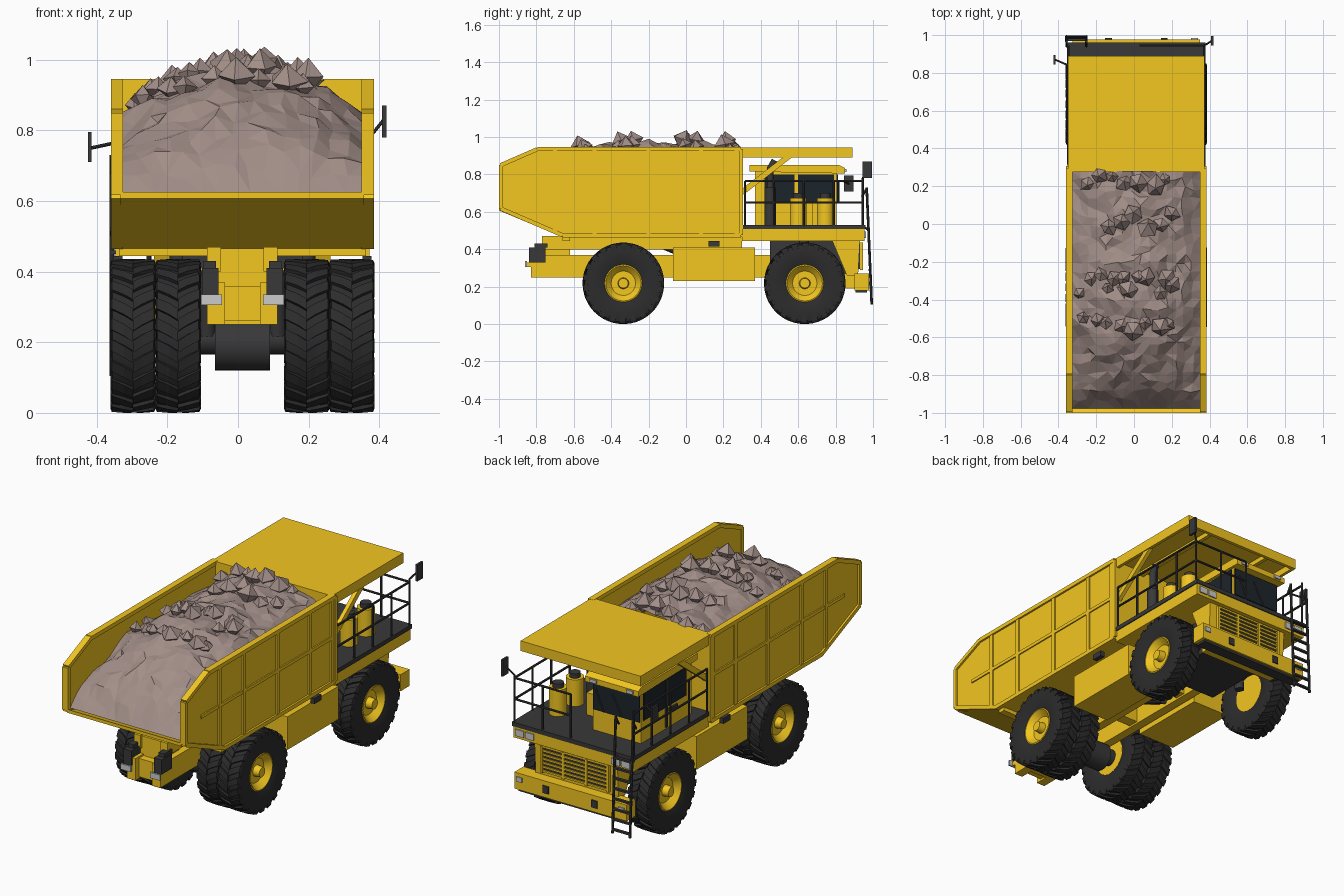
import bpy, bmesh, math, random
from mathutils import Vector, Matrix, noise

if "Cube" in bpy.data.objects:
    bpy.data.objects.remove(bpy.data.objects["Cube"])

random.seed(7)
CX = 0.0125  # truck body centreline


def material(name, col):
    m = bpy.data.materials.new(name)
    m.diffuse_color = (*col, 1)
    m.use_nodes = True
    m.node_tree.nodes["Principled BSDF"].inputs["Base Color"].default_value = m.diffuse_color
    return m


YEL = material("yellow_paint", (0.9, 0.57, 0.015))
BLK = material("black_rubber", (0.026, 0.025, 0.025))
GRY = material("dark_steel", (0.04, 0.04, 0.042))
GLS = material("dark_glass", (0.012, 0.018, 0.024))
LMP = material("lamp", (0.75, 0.75, 0.77))
ROC = material("rubble", (0.36, 0.27, 0.245))


def make(name, mat, build, mirror=False, smooth=False, recalc=True):
    bm = bmesh.new()
    build(bm)
    if recalc:
        bmesh.ops.recalc_face_normals(bm, faces=bm.faces)
    me = bpy.data.meshes.new(name)
    bm.to_mesh(me)
    bm.free()
    ob = bpy.data.objects.new(name, me)
    bpy.context.collection.objects.link(ob)
    ob.location.x = CX
    me.materials.append(mat)
    if smooth:
        bpy.ops.object.select_all(action='DESELECT')
        ob.select_set(True)
        bpy.context.view_layer.objects.active = ob
        bpy.ops.object.shade_smooth_by_angle(angle=math.radians(35))
    if mirror:
        mod = ob.modifiers.new("mirror", 'MIRROR')
        mod.use_mirror_merge = False
    return ob


def prism(bm, pts, x0, x1):
    a = [bm.verts.new((x0, y, z)) for y, z in pts]
    b = [bm.verts.new((x1, y, z)) for y, z in pts]
    bm.faces.new(a)
    bm.faces.new(b[::-1])
    for i in range(len(a)):
        j = (i + 1) % len(a)
        bm.faces.new((a[i], b[i], b[j], a[j]))


def box(bm, x0, x1, y0, y1, z0, z1):
    prism(bm, [(y0, z0), (y1, z0), (y1, z1), (y0, z1)], x0, x1)


def strip(bm, a, b, x0, x1, t):
    # flat bar between two (y, z) points
    a, b = Vector(a), Vector(b)
    d = (b - a).normalized() * t / 2
    n = Vector((-d.y, d.x))
    prism(bm, [a - n, b - n, b + n, a + n], x0, x1)


def tube(bm, p, q, r, segs=8):
    p, q = Vector(p), Vector(q)
    d = q - p
    m = Matrix.Translation((p + q) / 2) @ d.to_track_quat('Z', 'Y').to_matrix().to_4x4()
    bmesh.ops.create_cone(bm, cap_ends=True, segments=segs, radius1=r, radius2=r, depth=d.length, matrix=m)


def lathe(bm, prof, c, segs=48):
    rings = []
    for x, r in prof:
        rings.append([bm.verts.new((c[0] + x, c[1] + r * math.cos(k * math.tau / segs),
                                    c[2] + r * math.sin(k * math.tau / segs))) for k in range(segs)])
    for A, B in zip(rings, rings[1:]):
        for k in range(segs):
            j = (k + 1) % segs
            bm.faces.new((A[k], A[j], B[j], B[k]))
    if prof[0] != prof[-1]:
        bm.faces.new(rings[0])
        bm.faces.new(rings[-1])


def boxes(*rows):
    return lambda bm: [box(bm, *r) for r in rows]


def tubes(r, *pairs, segs=8):
    return lambda bm: [tube(bm, p, q, r, segs) for p, q in pairs]


# ---- wheels: single front, dual rear ----
W, R = 0.063, 0.218


def tyre(c):
    half = [(0.8 * W, .098), (0.95 * W, .125), (W, .16), (.98 * W, .195), (.92 * W, .207)]
    prof = half + [(-x, r) for x, r in half[::-1]]
    return lambda bm: lathe(bm, prof + prof[:1], c)


def lugs(c, n=22):
    stations = [(0.0, R), (.4, R), (.95, R - .002), (1.02, .206), (1.02, .185)]

    def build(bm):
        for s in (-1, 1):
            for k in range(n):
                loops = []
                for u, r in stations:
                    a = (k + (0.5 if s > 0 else 0)) * math.tau / n + 0.16 * min(1, max(0, u - .1) * 1.6)
                    ring = [(r, -.078), (r, .078), (r - .018, .085), (r - .018, -.085)]
                    loops.append([bm.verts.new((c[0] + s * u * W, c[1] + q * math.sin(a + da),
                                                c[2] + q * math.cos(a + da))) for q, da in ring])
                for A, B in zip(loops, loops[1:]):
                    for i in range(4):
                        bm.faces.new((A[i], A[(i + 1) % 4], B[(i + 1) % 4], B[i]))
                bm.faces.new(loops[0])
                bm.faces.new(loops[-1])
    return build


RIM = [(-.052, .004), (-.052, .1), (.052, .1), (.054, .094), (.022, .065), (.022, .03), (.058, .026), (.058, .004)]
for name, x, y in (("front", .310, .635), ("rear_outer", .310, -.335), ("rear_inner", .182, -.335)):
    c = (x, y, R)
    make(name + "_tyres", BLK, tyre(c), True, True)
    make(name + "_treads", BLK, lugs(c), True)
    make(name + "_rims", YEL, lambda bm: lathe(bm, RIM, c), True, True)
make("rear_axle", GRY, lambda bm: (tube(bm, (-.078, -.335, .193), (.078, -.335, .193), .073, 32),
                                   tube(bm, (-.27, -.335, .21), (.27, -.335, .21), .045, 20)), smooth=True)

# ---- chassis ----
make("frame_rails", YEL, boxes((.05, .1, -.83, .9, .25, .37), (.06, .1, -.77, .3, .4, .47)), True)
make("frame_crossbeams", YEL, boxes(*[(-.06, .06, y, y + .06, .26, .36) for y in (-.8, -.55, -.08, .3)],
                                    (-.068, .068, -.76, -.62, .25, .465)))
make("hoist_cylinders", GRY, tubes(.025, ((.03, .22, .28), (.03, -.18, .45)), segs=16), True, True)
make("suspension_struts", GRY, tubes(.025, ((.1, -.36, .22), (.1, -.4, .4)), ((.2, .63, .22), (.18, .63, .46)),
                                     segs=14), True, True)
make("tail_boxes", GRY, boxes((.068, .115, -.84, -.75, .33, .41), (.075, .11, -.81, -.74, .41, .43)), True)
make("tail_lamps", LMP, boxes((.058, .118, -.86, -.85, .305, .336)), True)
make("tail_lamp_brackets", YEL, boxes((.07, .1, -.85, -.82, .305, .33)), True)
make("side_tanks", YEL, boxes((.11, .335, -.07, .37, .23, .41)), True)
make("engine_block", GRY, boxes((-.17, .17, .45, .88, .24, .45)))

# ---- dump body ----
OUT = [(-.99, .85), (-.795, .935), (.295, .935), (.295, .475), (-.66, .475), (-.99, .617)]


def body_rim(bm):
    for a, b in zip(OUT, OUT[1:] + OUT[:1]):
        strip(bm, a, b, .338, .3725, .022)


def body_ribs(bm):
    for y in (-.70, -.49, -.2, .08, .27):
        z0 = .475 if y > -.66 else .49
        box(bm, .358, .37, y - .011, y + .011, z0, .935)
    box(bm, .358, .369, -.86, .28, .71, .728)


make("body_side_walls", YEL, lambda bm: prism(bm, OUT, .342, .362), True)
make("body_rims", YEL, body_rim, True)
make("body_ribs", YEL, body_ribs, True)
make("body_floor", YEL, lambda bm: prism(bm, [(.3, .465), (-.66, .465), (-1, .607), (-1, .625), (-.66, .495),
                                              (.3, .495)], -.345, .345))
make("body_front_wall", YEL, boxes((-.36, .36, .275, .305, .465, .945)))
make("floor_bearer", YEL, boxes((-.35, .35, -.66, -.62, .445, .468)))
make("body_lock", GRY, boxes((.34, .365, .12, .18, .415, .445)), True)

# canopy with flanges, under ribs and braces
make("canopy", YEL, boxes((-.362, .362, .29, .89, .925, .945), (-.362, .362, .872, .89, .89, .93),
                          (-.362, -.345, .29, .89, .89, .93), (.345, .362, .29, .89, .89, .93),
                          (-.2, -.18, .3, .88, .9, .93), (.18, .2, .3, .88, .9, .93)))
make("canopy_braces", YEL, lambda bm: strip(bm, (.3, .705), (.56, .905), .335, .357, .03), True)

# ---- load of rubble ----
RIDGE = [(-.975, .625), (-.9, .73), (-.78, .83), (-.62, .92), (-.45, .965), (.28, .955)]


def height(x, y):
    z = RIDGE[-1][1]
    for (a, za), (b, zb) in zip(RIDGE, RIDGE[1:]):
        if y <= b:
            z = za + (zb - za) * (y - a) / (b - a)
            break
    fade = min(1, (y + .975) / .3)
    n = noise.noise(Vector((x * 9, y * 7, 3)))
    return max(.62, z + fade * (.03 * n - .12 * (abs(x) / .338) ** 2.2))


def mound(bm):
    bmesh.ops.create_grid(bm, x_segments=15, y_segments=26, size=1)
    for v in bm.verts:
        inner = abs(v.co.x) < .99 and abs(v.co.y) < .99
        x = v.co.x * .342 + (random.uniform(-.012, .012) if inner else 0)
        y = v.co.y * .628 - .348 + (random.uniform(-.014, .014) if inner else 0)
        v.co = (x, y, height(x, y) + (random.uniform(-.012, .012) if inner else 0))
    bmesh.ops.triangulate(bm, faces=bm.faces)


def rocks(bm):
    for y0, n, xa, xb in ((.21, 7, -.28, .17), (.02, 6, -.16, .18), (-.31, 12, -.29, .2), (-.53, 8, -.29, .19)):
        for k in range(n):
            x = xa + (xb - xa) * k / (n - 1) + random.uniform(-.02, .02)
            y = y0 + random.uniform(-.06, .05)
            r = random.uniform(.033, .058)
            c = Vector((x, y, height(x, y) + .35 * r))
            turn = Matrix.Rotation(random.uniform(-.4, .4), 3, 'X') @ Matrix.Rotation(random.uniform(0, 6), 3, 'Z')
            ring = [bm.verts.new(c + turn @ Vector((math.cos(i * math.tau / 5), math.sin(i * math.tau / 5), 0))
                                 * r * random.uniform(.8, 1.25)) for i in range(5)]
            tips = [bm.verts.new(c + turn @ Vector((0, 0, s * r))) for s in (-1, 1)]
            for t in tips:
                for i in range(5):
                    bm.faces.new((t, ring[i], ring[(i + 1) % 5]))


make("rubble_mound", ROC, mound, recalc=False)
make("loose_rocks", ROC, rocks)

# ---- deck, nose and bumper ----
make("deck_base", YEL, boxes((-.36, .36, .3, .955, .445, .507)))
make("deck_plate", GRY, boxes((-.365, .365, .3, .96, .507, .53)))
make("nose", YEL, lambda bm: prism(bm, [(.78, .45), (.93, .45), (.92, .26), (.86, .26)], -.25, .25))
make("grille_back", GRY, boxes((-.2, .2, .91, .935, .295, .43)))
make("grille_bars", YEL, boxes(*[(-.205, .205, .93, .942, .295 + i * .022, .305 + i * .022) for i in range(7)],
                               *[(x - .007, x + .007, .93, .945, .29, .435) for x in (-.2, -.07, .07, .2)]))
make("bumper", YEL, boxes((-.338, .338, .9, .978, .18, .27), (-.23, .23, .84, .9, .19, .27)))
make("bumper_skid", GRY, boxes((-.32, .32, .905, .968, .168, .182)))
make("headlamps", LMP, boxes((.235, .285, .95, .962, .46, .495), (.295, .345, .95, .962, .46, .495)), True)
make("fog_lamps", GRY, boxes((.13, .165, .975, .984, .205, .245)), True)
make("corner_lamps", LMP, boxes((.29, .325, .975, .984, .225, .25)), True)

# ---- cab ----
make("cab", YEL, boxes((-.305, -.015, .37, .805, .53, .82)))
make("cab_roof", YEL, lambda bm: prism(bm, [(.34, .815), (.85, .805), (.85, .835), (.82, .85), (.34, .85)],
                                       -.32, 0))
make("cab_windows", GLS, boxes((-.3, -.02, .8, .812, .645, .8), (-.311, -.009, .6, .79, .65, .8),
                               (-.311, -.009, .42, .58, .65, .8)))
make("cab_trim", GRY, boxes((-.313, -.3, .585, .597, .54, .8), (-.315, -.3, .5, .57, .62, .635)))
make("cab_wipers", GRY, tubes(.004, ((-.2, .818, .65), (-.14, .818, .76)), ((-.09, .818, .65), (-.04, .818, .76))))
make("roof_lamps", LMP, boxes((-.29, -.25, .845, .858, .812, .83), (-.07, -.03, .845, .858, .812, .83)))

# air cleaners, exhaust and cabinet
make("air_cleaners", YEL, tubes(.045, *[((.237, y, .53), (.237, y, .675)) for y in (.6, .745)], segs=24), smooth=True)
make("air_cleaner_caps", GRY, tubes(.028, *[((.237, y, .67), (.237, y, .7)) for y in (.6, .745)], segs=20), smooth=True)
make("exhaust", GRY, lambda bm: (tube(bm, (.237, .45, .53), (.237, .45, .73), .03, 20),
                                 tube(bm, (.237, .45, .73), (.237, .45, .84), .018, 16),
                                 tube(bm, (.237, .45, .83), (.237, .475, .875), .018, 16)), smooth=True)
make("deck_cabinet", YEL, boxes((.03, .11, .46, .68, .53, .65)))


# ---- railings, ladder and mirrors ----
def railings(bm):
    for s in (-1, 1):
        x = s * .36
        for y in (.315, .47, .63, .79, .945):
            tube(bm, (x, y, .52), (x, y, .78 if y > .9 else .765), .006)
        for z in (.65, .765):
            tube(bm, (x, .315, z), (x, .945, z), .006)
    for z in (.65, .765):
        tube(bm, (.36, .945, z), (.02, .945, z), .006)
    for x in (.02, .19):
        tube(bm, (x, .945, .52), (x, .945, .765), .006)


def ladder(bm):
    for x in (-.37, -.265):
        tube(bm, (x, .966, .73), (x, .993, .105), .007)
        tube(bm, (x, .966, .725), (x, .94, .68), .006)
        tube(bm, (x, .95, .52), (x, .98, .5), .006)
    for i in range(8):
        z = .125 + i * .055
        y = .993 - (z - .105) * .027 / .625
        box(bm, -.37, -.265, y - .008, y + .007, z - .005, z + .005)


make("railings", GRY, railings, smooth=True)
make("ladder", GRY, ladder)
make("mirror_arms", GRY, tubes(.005, ((-.36, .84, .765), (-.43, .87, .75)), ((.36, .945, .78), (.4, .97, .83))))
make("mirrors", GRY, boxes((-.438, -.427, .845, .895, .71, .795), (.396, .408, .945, .995, .78, .87)))
